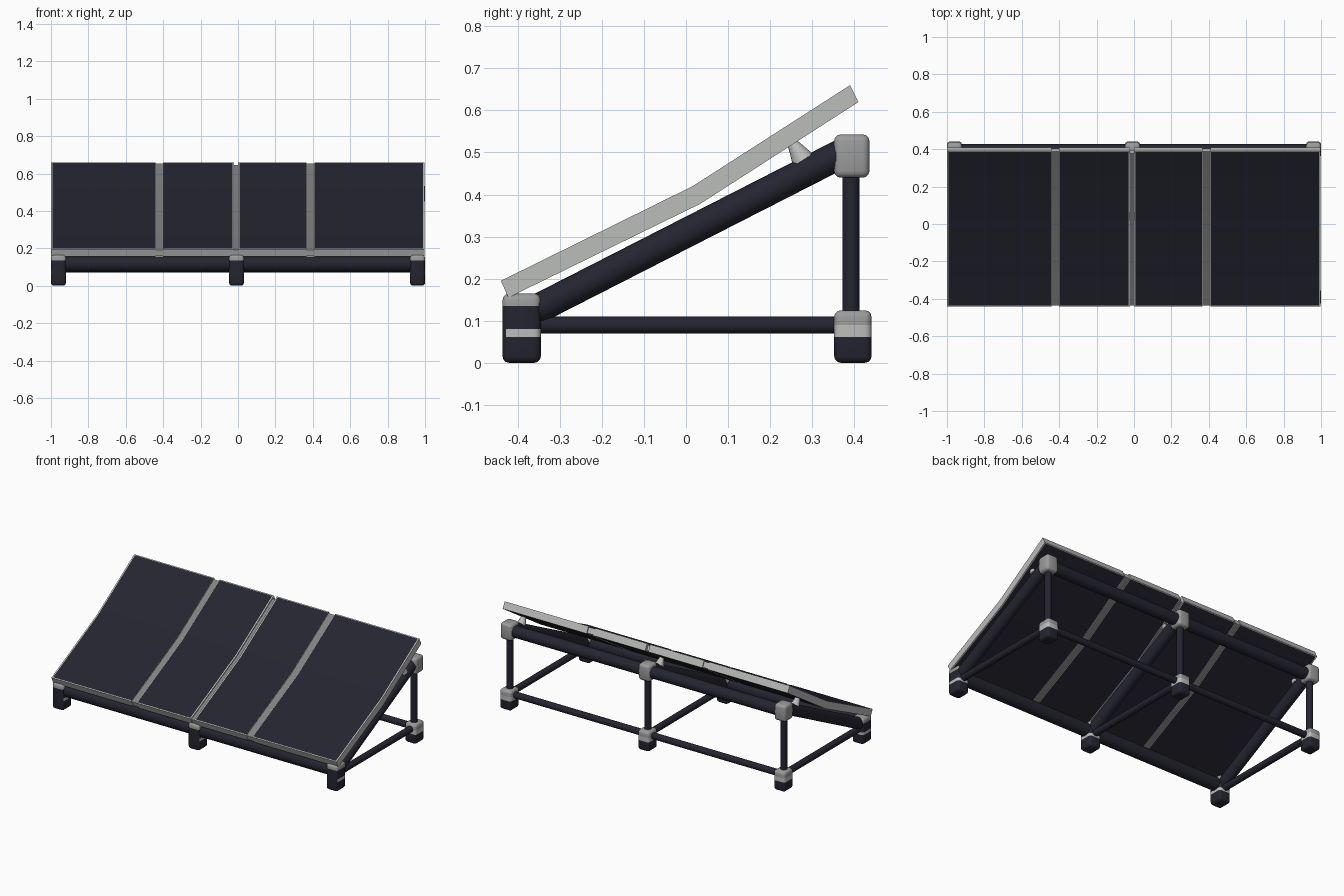
import bpy, bmesh, math
from mathutils import Vector, Matrix

if "Cube" in bpy.data.objects:
    bpy.data.objects.remove(bpy.data.objects["Cube"])


def material(name, c):
    m = bpy.data.materials.new(name)
    m.diffuse_color = (*c, 1)
    m.use_nodes = True
    m.node_tree.nodes["Principled BSDF"].inputs["Base Color"].default_value = m.diffuse_color
    return m


DARK = material("dark navy", (0.018, 0.018, 0.030))
LIGHT = material("light grey", (0.50, 0.51, 0.50))
STRIP = material("mid grey", (0.22, 0.22, 0.22))
NODE = material("joint grey", (0.33, 0.33, 0.33))
MATS = [DARK, LIGHT, STRIP, NODE]


def finish(bm, name, rule):
    """Turn a bmesh into an object, colouring faces by rule(face)."""
    bm.normal_update()
    for f in bm.faces:
        f.material_index = rule(f)
        f.smooth = True
    for e in bm.edges:
        e.smooth = len(e.link_faces) == 2 and e.calc_face_angle(0) < math.radians(35)
    me = bpy.data.meshes.new(name)
    bm.to_mesh(me)
    bm.free()
    for m in MATS:
        me.materials.append(m)
    ob = bpy.data.objects.new(name, me)
    bpy.context.collection.objects.link(ob)
    return ob


def tube(name, a, b, r):
    a, b = Vector(a), Vector(b)
    d = b - a
    bm = bmesh.new()
    mat = Matrix.Translation((a + b) / 2) @ d.to_track_quat('Z', 'Y').to_matrix().to_4x4()
    bmesh.ops.create_cone(bm, cap_ends=True, segments=24, radius1=r, radius2=r,
                          depth=d.length, matrix=mat)
    finish(bm, name, lambda f: 0)


def block(name, lo, hi, cuts, rule, bevel=0.016):
    """Rounded box, sliced at given heights for colour bands."""
    lo, hi = Vector(lo), Vector(hi)
    bm = bmesh.new()
    s = hi - lo
    bmesh.ops.create_cube(bm, size=1, matrix=Matrix.Translation((lo + hi) / 2)
                          @ Matrix.Diagonal((s.x, s.y, s.z, 1)))
    bmesh.ops.bevel(bm, geom=bm.edges[:], offset=bevel, segments=3, profile=0.5, affect='EDGES')
    for z in cuts:
        bmesh.ops.bisect_plane(bm, geom=bm.verts[:] + bm.edges[:] + bm.faces[:],
                               plane_co=(0, 0, z), plane_no=(0, 0, 1))
    finish(bm, name, rule)


# side profile of the bent panel (y, z)
TOP = [Vector(p) for p in ((-0.44, 0.195), (0.016, 0.42), (0.39, 0.66))]
BOT = [Vector(p) for p in ((-0.422, 0.155), (0.034, 0.378), (0.41, 0.62))]


def along(line, t):
    """Point on a two-segment line, t from 0 to 2."""
    return line[0].lerp(line[1], t) if t <= 1 else line[1].lerp(line[2], t - 1)


def panel(name, x0, x1, border, t0, t1, sink, face, rim):
    """Bent slab: faces inside the border get `face`, the rest `rim`."""
    bl, br, by = border
    xs = sorted({x0, x0 + bl, x1 - br, x1})
    ts = sorted({t0, t0 + by, 1.0, t1 - by, t1})
    bm = bmesh.new()

    def point(x, t, s):
        a, b = along(TOP, t), along(BOT, t)
        p = a.lerp(b, sink if s == 0 else 1 - sink)
        return bm.verts.new((x, p.x, p.y))

    grid = [[[point(x, t, s) for t in ts] for x in xs] for s in (0, 1)]
    n, m = len(xs), len(ts)
    inner = set()
    for s in (0, 1):
        g = grid[s]
        for i in range(n - 1):
            for j in range(m - 1):
                f = bm.faces.new((g[i][j], g[i + 1][j], g[i + 1][j + 1], g[i][j + 1]))
                mx, mt = (xs[i] + xs[i + 1]) / 2, (ts[j] + ts[j + 1]) / 2
                if x0 + bl <= mx <= x1 - br and t0 + by <= mt <= t1 - by:
                    inner.add(f)
    a, b = grid
    for i in range(n - 1):
        for j in (0, m - 1):
            bm.faces.new((a[i][j], a[i + 1][j], b[i + 1][j], b[i][j]))
    for j in range(m - 1):
        for i in (0, n - 1):
            bm.faces.new((a[i][j], a[i][j + 1], b[i][j + 1], b[i][j]))
    bmesh.ops.recalc_face_normals(bm, faces=bm.faces[:])
    finish(bm, name, lambda f: face if f in inner else rim)


# four dark panels with a thin light frame
FR = 0.008
for i, (x0, x1) in enumerate(((-1, -0.44), (-0.40, -0.022), (0.0, 0.365), (0.41, 0.998))):
    left = FR if i in (0, 2) else 0.001
    right = FR if i in (1, 3) else 0.001
    panel(f"solar_panel_{i + 1}", x0, x1, (left, right, 0.012), 0, 2, 0, 0, 1)

# recessed grey strips and centre seam
for i, (x0, x1) in enumerate(((-0.44, -0.40), (0.365, 0.41))):
    panel(f"grey_strip_{i + 1}", x0, x1, (0.001, 0.001, 0.004), 0.004, 1.985, 0.1, 2, 1)
panel("centre_seam", -0.022, 0.0, (0.001, 0.001, 0.004), 0.004, 1.96, 0.15, 2, 1)


def front_rule(f):
    z = f.calc_center_median().z
    if z > 0.135:
        return 3
    if 0.062 < z < 0.08 and f.normal.y > -0.5:
        return 1
    return 0


def rear_rule(f):
    z = f.calc_center_median().z
    return 0 if z < 0.062 else (1 if z < 0.09 else 3)


# three triangular support frames
XS = (-0.96, -0.008, 0.96)
for n, x in zip(("left", "middle", "right"), XS):
    w = 0.04
    block(f"{n}_front_foot", (x - w, -0.436, 0), (x + w, -0.345, 0.165),
          (0.062, 0.08, 0.135), front_rule)
    block(f"{n}_rear_foot", (x - w, 0.352, 0), (x + w, 0.441, 0.125), (0.062, 0.09), rear_rule)
    block(f"{n}_top_joint", (x - w, 0.352, 0.44), (x + w, 0.436, 0.543), (), lambda f: 3)
    tube(f"{n}_sloped_beam", (x, -0.385, 0.112), (x, 0.375, 0.5), 0.035)
    tube(f"{n}_rear_post", (x, 0.392, 0.1), (x, 0.392, 0.46), 0.02)
    tube(f"{n}_floor_bar", (x, -0.37, 0.09), (x, 0.37, 0.09), 0.02)
    # small pad that holds the panel off the beam
    bm = bmesh.new()
    bmesh.ops.create_cone(bm, cap_ends=True, segments=16, radius1=0.028, radius2=0.012, depth=0.05,
                          matrix=Matrix.Translation((x, 0.265, 0.503))
                          @ Matrix.Rotation(math.radians(32), 4, 'X'))
    finish(bm, f"{n}_panel_clip", lambda f: 1)

# long rails joining the frames
tube("front_rail", (XS[0], -0.39, 0.117), (XS[2], -0.39, 0.117), 0.04)
tube("top_rail", (XS[0], 0.392, 0.49), (XS[2], 0.392, 0.49), 0.036)
tube("rear_floor_rail", (XS[0], 0.395, 0.09), (XS[2], 0.395, 0.09), 0.02)
